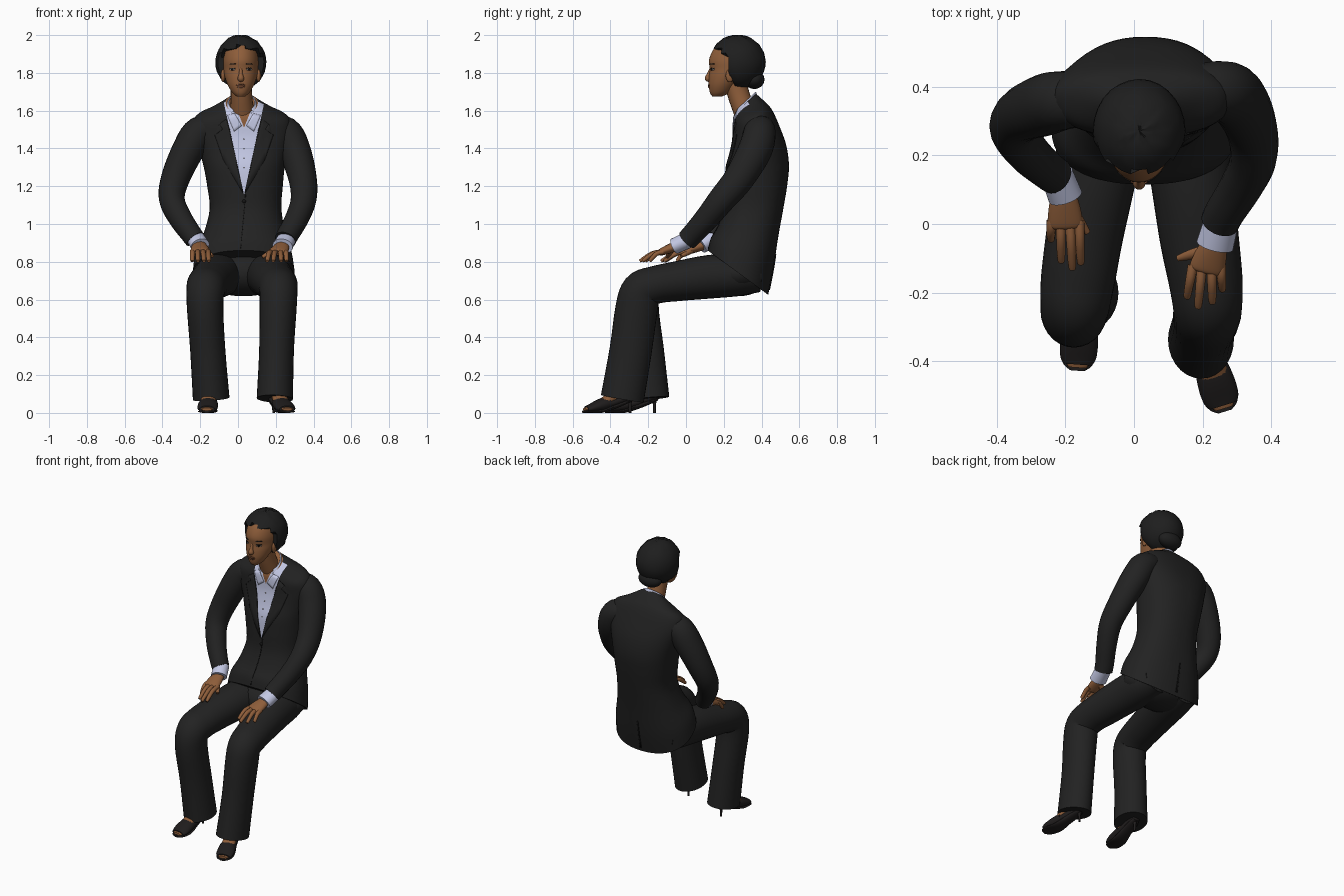
import bpy, bmesh, math, random
from mathutils import Vector
from mathutils.bvhtree import BVHTree

random.seed(4)
default_cube = bpy.data.objects.get("Cube")
if default_cube:
    bpy.data.objects.remove(default_cube, do_unlink=True)


def material(name, red, green, blue):
    mat = bpy.data.materials.new(name)
    mat.use_nodes = True
    colour = (red, green, blue, 1)
    mat.diffuse_color = colour
    shader = next(n for n in mat.node_tree.nodes if n.type == 'BSDF_PRINCIPLED')
    shader.inputs["Base Color"].default_value = colour
    return mat


suit = material("charcoal suit", .016, .016, .016)
seam = material("dark seam", .007, .007, .007)
shirt = material("pale blue shirt", .55, .58, .78)
skin = material("brown skin", .27, .11, .042)
lip = material("lip brown", .2, .075, .035)
hair_black = material("black hair", .013, .013, .013)
shoe_black = material("black shoe leather", .014, .012, .012)
eye_white = material("eye white", .4, .35, .32)


def finish(name, bm, *mats, angle=45):
    """Turn a bmesh into a smooth shaded object."""
    bmesh.ops.recalc_face_normals(bm, faces=bm.faces[:])
    mesh = bpy.data.meshes.new(name)
    bm.to_mesh(mesh)
    bm.free()
    for mat in mats:
        mesh.materials.append(mat)
    mesh.shade_smooth()
    mesh.set_sharp_from_angle(angle=math.radians(angle))
    obj = bpy.data.objects.new(name, mesh)
    bpy.context.scene.collection.objects.link(obj)
    return obj


def spline(rows, steps):
    """Smooth curve through rows of numbers."""
    result = []
    for i in range(len(rows) - 1):
        a, b, c, d = (rows[max(i - 1, 0)], rows[i], rows[i + 1],
                      rows[min(i + 2, len(rows) - 1)])
        for k in range(steps):
            t = k / steps
            result.append([q + t * ((r - p) + t * ((2 * p - 5 * q + 4 * r - s)
                           + t * (3 * (q - r) + s - p))) / 2
                           for p, q, r, s in zip(a, b, c, d)])
    return result + [list(rows[-1])]


def loft(rings, caps=True):
    bm = bmesh.new()
    loops = [[bm.verts.new(p) for p in ring] for ring in rings]
    n = len(loops[0])
    for low, high in zip(loops, loops[1:]):
        for i in range(n):
            j = (i + 1) % n
            bm.faces.new((low[i], low[j], high[j], high[i]))
    if caps:
        bm.faces.new(loops[0])
        bm.faces.new(loops[-1])
    bm.normal_update()
    return bm


def angles(n):
    return [2 * math.pi * i / n for i in range(n)]


def stack(rows, steps=4, n=40, power=1.0, caps=True):
    """Tilted level rings: centre x, half width, front y, back y, front z, back z."""
    def bend(v):
        return math.copysign(abs(v) ** power, v)
    rings = []
    for cx, hx, yf, yb, zf, zb in spline(rows, steps):
        ring = []
        for a in angles(n):
            s = bend(math.sin(a))
            blend = (s + 1) / 2
            ring.append((cx + hx * bend(math.cos(a)), yf + (yb - yf) * blend, zf + (zb - zf) * blend))
        rings.append(ring)
    return loft(rings, caps)


def tube(name, rows, mat, steps=5, n=20):
    """Tube along x, y, z with side radius and depth radius."""
    rows = spline(rows, steps)
    pts = [Vector(r[:3]) for r in rows]
    rings = []
    for i, row in enumerate(rows):
        t = (pts[min(i + 1, len(pts) - 1)] - pts[max(i - 1, 0)]).normalized()
        side = (Vector((1, 0, 0)) - t * t.x).normalized()
        up = t.cross(side)
        rings.append([pts[i] + side * row[3] * math.cos(a) + up * row[4] * math.sin(a)
                      for a in angles(n)])
    return finish(name, loft(rings), mat)


def ball(name, centre, radii, mat):
    bm = bmesh.new()
    bmesh.ops.create_uvsphere(bm, u_segments=28, v_segments=18, radius=1)
    for v in bm.verts:
        v.co = Vector(c + r * p for c, r, p in zip(centre, radii, v.co))
    return finish(name, bm, mat)


def surface(obj):
    return BVHTree.FromPolygons([v.co for v in obj.data.vertices],
                                [p.vertices[:] for p in obj.data.polygons])


def plate(name, outline, tree, mat, cuts=4, facing=1, lift=.002):
    """Thin plate laid on a surface from an x, z outline."""
    bm = bmesh.new()
    face = bm.faces.new([bm.verts.new((x, 0, z)) for x, z in outline])
    bmesh.ops.triangulate(bm, faces=[face])
    if cuts:
        bmesh.ops.subdivide_edges(bm, edges=bm.edges[:], cuts=cuts, use_grid_fill=True)
    for v in bm.verts:
        hit = tree.ray_cast(Vector((v.co.x, -2 * facing, v.co.z)), Vector((0, facing, 0)))[0]
        v.co.y = hit.y - lift * facing if hit else .3
    obj = finish(name, bm, mat)
    mod = obj.modifiers.new("thickness", 'SOLIDIFY')
    mod.thickness, mod.offset = .004, 0


def oval(x, z, rx, rz):
    return [(x + rx * math.cos(a), z + rz * math.sin(a)) for a in angles(14)]


# Jacket body with shirt opening
mid = .032
bm = stack([(.03, .27, .115, .435, .86, .625), (.03, .255, .13, .462, .92, .76),
            (.035, .215, .165, .488, .98, .93), (.04, .19, .2, .515, 1.08, 1.08),
            (.037, .2, .207, .535, 1.2, 1.2), (.033, .215, .213, .545, 1.3, 1.31),
            (.03, .238, .235, .53, 1.38, 1.42), (.022, .262, .25, .49, 1.46, 1.53),
            (.02, .245, .252, .455, 1.525, 1.605), (.02, .165, .254, .42, 1.565, 1.645),
            (.02, .085, .262, .37, 1.59, 1.69)], n=48, power=.88)
for f in bm.faces:
    if len(f.verts) > 8 and f.calc_center_median().z > 1.5:
        f.material_index = 2
for slope, apex in ((.22, 1.155), (.4, 1.51)):
    for s in (-1, 1):
        bmesh.ops.bisect_plane(bm, geom=bm.verts[:] + bm.edges[:] + bm.faces[:],
                               plane_co=(mid, 0, apex), plane_no=(1, 0, s * slope))
bm.normal_update()
for f in bm.faces:
    c = f.calc_center_median()
    if f.material_index == 0 and c.y < .33 and c.z > 1.155:
        off = abs(c.x - mid)
        if off < .4 * (c.z - 1.51):
            f.material_index = 2
        elif off < .22 * (c.z - 1.155):
            f.material_index = 1
jacket = finish("jacket_body", bm, suit, shirt, skin)
chest = surface(jacket)

# Lapels and collar points
shapes = {"lapel": (suit, [(.004, 1.16), (.076, 1.5), (.095, 1.555), (.13, 1.53),
                           (.112, 1.5), (.155, 1.47), (.11, 1.34)]),
          "collar_point": (shirt, [(.088, 1.575), (.05, 1.585), (.012, 1.52), (.052, 1.49)])}
for part, (mat, outline) in shapes.items():
    for side, s in (("right", -1), ("left", 1)):
        plate(side + "_" + part, [(mid + s * x, z) for x, z in outline], chest, mat, lift=.003)
plate("front_seam", [(mid + .006, 1.155), (mid + .01, 1.155), (mid - .016, .87), (mid - .02, .87)],
      chest, seam, lift=0)
plate("back_vent", [(.027, .84), (.033, .84), (.036, .65), (.024, .65)], chest, seam, facing=-1)
plate("jacket_button", oval(mid, 1.12, .01, .01), chest, seam, 0)
for i in range(4):
    plate("shirt_button", oval(mid, 1.3 + i * .05, .003, .003), chest, eye_white, 0)

# Shirt collar, open at the throat
bm = stack([(.02, .09, .258, .392, 1.565, 1.65), (.02, .084, .25, .38, 1.58, 1.675),
            (.02, .072, .255, .37, 1.595, 1.7)], caps=False)
bmesh.ops.delete(bm, geom=[f for f in bm.faces if f.calc_center_median().y < .29
                           and abs(f.calc_center_median().x - .025) < .048], context='FACES')
collar = finish("shirt_collar", bm, shirt)
collar.modifiers.new("thickness", 'SOLIDIFY').thickness = .006

# Trousers
ball("trouser_seat", (.03, .28, .74), (.262, .165, .122), suit)
tube("left_trouser_leg", [(.14, .39, .735, .1, .095), (.15, .28, .732, .125, .113),
     (.17, .12, .72, .12, .115), (.19, -.04, .698, .115, .106), (.208, -.16, .678, .108, .1),
     (.214, -.237, .645, .101, .105), (.212, -.262, .55, .098, .112), (.204, -.293, .33, .092, .112),
     (.195, -.337, .075, .096, .115)], suit, n=28)
tube("right_trouser_leg", [(-.08, .39, .735, .1, .095), (-.09, .28, .732, .125, .113),
     (-.118, .12, .72, .12, .115), (-.145, -.04, .698, .112, .106), (-.163, -.16, .678, .108, .1),
     (-.172, -.235, .645, .101, .105), (-.174, -.252, .55, .096, .108), (-.16, -.225, .33, .093, .108),
     (-.142, -.2, .075, .097, .112)], suit, n=28)

# Sleeves and cuffs
tube("left_sleeve", [(.15, .385, 1.51, .06, .07), (.245, .39, 1.487, .085, .085),
     (.3, .365, 1.39, .085, .09), (.342, .28, 1.24, .075, .08), (.347, .19, 1.13, .068, .072),
     (.312, .11, 1.03, .062, .064), (.265, .035, .945, .058, .058), (.25, .005, .915, .057, .056)], suit)
tube("right_sleeve", [(-.1, .355, 1.51, .06, .07), (-.2, .36, 1.487, .085, .085),
     (-.265, .345, 1.39, .085, .09), (-.332, .315, 1.24, .076, .078), (-.35, .27, 1.13, .068, .07),
     (-.305, .205, 1.03, .062, .062), (-.25, .155, .95, .056, .056), (-.228, .14, .92, .055, .054)], suit)
tube("left_cuff", [(.258, .02, .92, .05, .045), (.236, -.062, .882, .055, .043)], shirt)
tube("right_cuff", [(-.225, .145, .925, .048, .043), (-.2, .08, .885, .051, .042)], shirt)


def hand(side, wrist, knuckles, tips, thumb):
    """Palm with four fingers and a thumb."""
    w, k = Vector(wrist), Vector(knuckles)
    tube(side + "_palm", [(*w, .034, .026), (*w.lerp(k, .5), .046, .024),
                          (*k, .051, .019), (*(k + (k - w) * .12), .042, .012)], skin)
    for i, (x, y) in enumerate(tips):
        root = k + Vector(((i - 1.5) * .027, .01, 0))
        tip = Vector((x, y, .807))
        bend = root.lerp(tip, .5) + Vector((0, 0, .014))
        end = tip + (tip - bend) * .1
        tube(side + "_finger", [(*root, .015, .014), (*bend, .0135, .013),
                                (*tip, .011, .01), (*end, .005, .005)], skin, 3, 10)
    start, tip = w.lerp(k, .3), Vector(thumb)
    tube(side + "_thumb", [(*start, .02, .018), (*start.lerp(tip, .6), .017, .015),
                           (*tip, .009, .009)], skin, 3, 10)


hand("left", (.238, -.045, .887), (.212, -.13, .852),
     [(.155, -.21), (.187, -.238), (.228, -.225), (.257, -.19)], (.128, -.1, .825))
hand("right", (-.205, .095, .89), (-.2, .0, .855),
     [(-.242, -.045), (-.212, -.105), (-.18, -.125), (-.155, -.11)], (-.135, -.025, .83))


def foot(side, heel, toe):
    """Foot in an open-toed shoe with a thin heel."""
    base = Vector((*heel, 0))
    along = (Vector((*toe, 0)) - base).normalized()
    across = Vector((-along.y, along.x, 0))

    def part(name, rows, mat):
        rings = [[base + along * t + across * w * math.cos(a)
                  + Vector((0, 0, (low + top) / 2 + (top - low) / 2 * math.sin(a)))
                  for a in angles(18)] for t, w, low, top in spline(rows, 3)]
        finish(side + "_" + name, loft(rings), mat)

    part("foot", [(.0, .02, .085, .12), (.03, .03, .07, .14), (.08, .035, .055, .14),
                  (.14, .042, .03, .1), (.19, .046, .012, .065), (.235, .043, .01, .04),
                  (.264, .026, .01, .027)], skin)
    part("shoe_sole", [(-.005, .02, .065, .085), (.03, .033, .048, .075), (.1, .038, .02, .055),
                       (.17, .049, 0, .022), (.23, .051, 0, .015), (.258, .04, 0, .013),
                       (.273, .02, 0, .012)], shoe_black)
    part("shoe_heel_cup", [(-.012, .018, .075, .12), (.0, .034, .065, .128),
                           (.07, .04, .04, .095), (.13, .045, .02, .075)], shoe_black)
    part("shoe_band", [(.13, .047, .02, .083), (.16, .052, .008, .082), (.2, .055, .003, .066),
                       (.235, .052, .002, .047), (.255, .042, .002, .037)], shoe_black)
    ankle, spike = base + along * .05, base + along * .012
    tube(side + "_ankle", [(ankle.x, ankle.y, .1, .033, .036), (ankle.x, ankle.y, .22, .035, .037)], skin)
    tube(side + "_shoe_heel", [(spike.x, spike.y, 0, .007, .007), (spike.x, spike.y, .05, .009, .009),
                               (spike.x, spike.y, .085, .02, .02)], shoe_black)


foot("left", (.185, -.285), (.265, -.545))
foot("right", (-.145, -.155), (-.165, -.42))

# Neck and head
face_x = .015
tube("neck", [(.024, .325, 1.56, .066, .06), (.018, .28, 1.68, .057, .058),
              (face_x, .255, 1.78, .058, .06)], skin)
head = finish("head", stack([(face_x, hx, yf, yb, z, z) for hx, yf, yb, z in (
    (.022, .14, .19, 1.675), (.045, .127, .23, 1.695), (.069, .12, .27, 1.735),
    (.085, .121, .32, 1.78), (.092, .126, .36, 1.82), (.094, .122, .38, 1.87),
    (.082, .15, .37, 1.93), (.05, .2, .33, 1.97))]), skin)
tube("nose", [(face_x, .134, 1.825, .008, .008), (face_x, .124, 1.795, .01, .012),
              (face_x, .118, 1.77, .018, .018), (face_x, .124, 1.757, .011, .008)], skin)
face = surface(head)
plate("upper_lip", oval(face_x, 1.735, .025, .005), face, lip, 0)
plate("lower_lip", oval(face_x, 1.726, .021, .005), face, lip, 0)
for side, s in (("right", -1), ("left", 1)):
    x = face_x + s * .044
    plate(side + "_eye", oval(x, 1.818, .014, .005), face, eye_white, 0)
    plate(side + "_iris", oval(x, 1.818, .006, .005), face, seam, 0, lift=.004)
    plate(side + "_lash", oval(x, 1.824, .016, .002), face, seam, 0, lift=.003)
    plate(side + "_brow", oval(x, 1.847, .02, .002), face, hair_black, 0)
    ball(side + "_ear", (face_x + s * .094, .232, 1.785), (.012, .022, .034), skin)

# Short curly hair, cut back around the face, with a low knot
hair = ball("hair", (face_x, .272, 1.857), (.135, .15, .143), hair_black)
for v in hair.data.vertices:
    v.co *= 1 + random.uniform(-.002, .002)
    limit = .225 + max(0, 1.8 - v.co.z) * .5
    if v.co.z < 1.93 - 3 * (v.co.x - face_x) ** 2:
        v.co.y = max(v.co.y, limit)
hair.data.set_sharp_from_angle(angle=math.radians(50))
ball("hair_knot", (face_x, .362, 1.765), (.08, .053, .05), hair_black)
